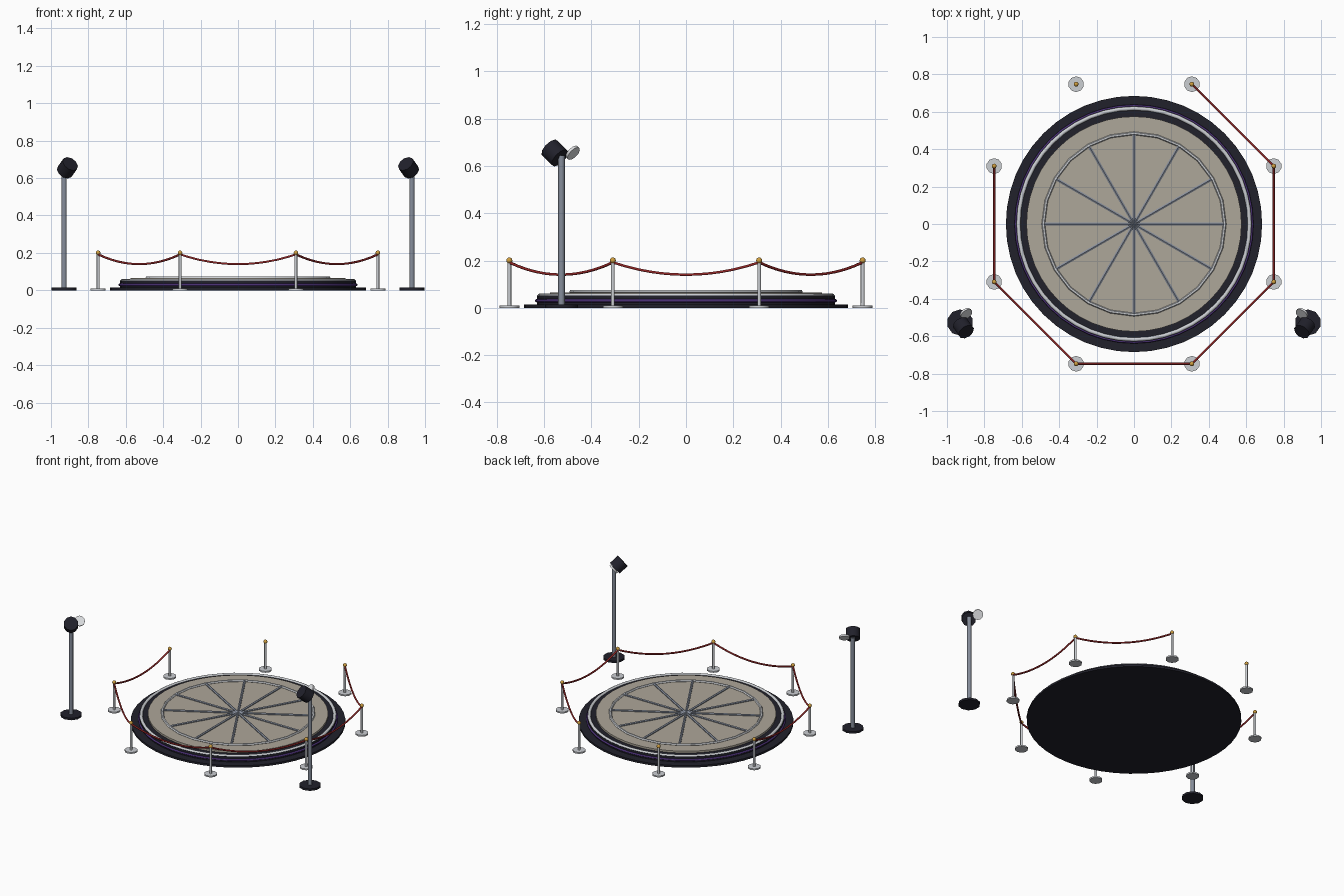
import bpy, math
from mathutils import Vector

if "Cube" in bpy.data.objects:
    bpy.data.objects.remove(bpy.data.objects["Cube"])


def mat(name, r, g, b):
    m = bpy.data.materials.new(name)
    m.diffuse_color = (r, g, b, 1)
    m.use_nodes = True
    m.node_tree.nodes["Principled BSDF"].inputs["Base Color"].default_value = m.diffuse_color
    return m


BLACK = mat("dark_navy", 0.015, 0.015, 0.024)
TAUPE = mat("taupe_floor", 0.42, 0.385, 0.32)
CHROME = mat("chrome", 0.6, 0.62, 0.65)
STEEL = mat("blue_steel", 0.24, 0.27, 0.33)
PURPLE = mat("purple_trim", 0.07, 0.03, 0.18)
RED = mat("red_rope", 0.30, 0.02, 0.02)
GOLD = mat("gold", 0.62, 0.34, 0.05)
LENS = mat("pale_lens", 0.72, 0.73, 0.75)


def finish(name, m, smooth=True):
    o = bpy.context.object
    o.name = name
    o.data.materials.append(m)
    if smooth:
        bpy.ops.object.shade_smooth_by_angle(angle=math.radians(50))
    return o


def rod(name, a, b, r, m, sides=10):
    """Cylinder between two points."""
    a, b = Vector(a), Vector(b)
    d = b - a
    bpy.ops.mesh.primitive_cylinder_add(
        vertices=sides, radius=r, depth=d.length, location=(a + b) / 2,
        rotation=d.to_track_quat('Z', 'Y').to_euler())
    return finish(name, m)


def ring(name, R, r, z, m, major=48, minor=8):
    bpy.ops.mesh.primitive_torus_add(
        major_segments=major, minor_segments=minor,
        major_radius=R, minor_radius=r, location=(0, 0, z))
    return finish(name, m)


# round stage: stepped base, trims, floor
rod("stage_foot", (0, 0, 0), (0, 0, 0.014), 0.685, BLACK, 48)
rod("stage_body", (0, 0, 0.012), (0, 0, 0.052), 0.63, BLACK, 48)
ring("purple_trim_ring", 0.632, 0.007, 0.03, PURPLE)
ring("chrome_edge_ring", 0.618, 0.011, 0.05, CHROME)
rod("stage_floor", (0, 0, 0.05), (0, 0, 0.065), 0.575, TAUPE, 48)

# floor inlay: ring and twelve spokes
ring("inlay_ring", 0.485, 0.009, 0.067, CHROME, 24, 6)
for i in range(12):
    a = i * math.pi / 6
    c, s = math.cos(a), math.sin(a)
    rod("inlay_spoke", (0, 0, 0.066), (0.48 * c, 0.48 * s, 0.066), 0.009, STEEL, 6)

# barrier posts on an octagon
posts = []
for k in range(8):
    a = math.radians(22.5 + 45 * k)
    x, y = 0.809 * math.cos(a), 0.809 * math.sin(a)
    posts.append(Vector((x, y, 0.192)))
    rod("post_base", (x, y, 0), (x, y, 0.01), 0.042, CHROME, 10)
    rod("post", (x, y, 0.008), (x, y, 0.195), 0.008, CHROME, 8)
    bpy.ops.mesh.primitive_uv_sphere_add(segments=10, ring_count=6, radius=0.013,
                                         location=(x, y, 0.2))
    finish("post_cap", GOLD)

# sagging ropes, leaving the two back-left gaps open
for k in (0, 3, 4, 5, 6, 7):
    a, b = posts[k], posts[(k + 1) % 8]
    cu = bpy.data.curves.new("rope", 'CURVE')
    cu.dimensions = '3D'
    cu.bevel_depth = 0.006
    cu.bevel_resolution = 1
    sp = cu.splines.new('POLY')
    sp.points.add(12)
    for i, p in enumerate(sp.points):
        t = i / 12
        v = a.lerp(b, t)
        p.co = (v.x, v.y, v.z - 0.052 * 4 * t * (1 - t), 1)
    cu.materials.append(RED)
    bpy.context.collection.objects.link(bpy.data.objects.new("rope", cu))

# spotlights on poles, mirrored left and right
for s in (-1, 1):
    x, y = 0.93 * s, -0.527
    rod("spotlight_base", (x, y, 0), (x, y, 0.014), 0.07, BLACK, 10)
    rod("spotlight_pole", (x, y, 0.01), (x, y, 0.645), 0.014, STEEL, 8)
    n = Vector((-0.45 * s, -0.63, 0.63)).normalized()
    h = Vector((0.912 * s, -0.555, 0.655))
    rod("spotlight_head", h - n * 0.034, h + n * 0.034, 0.046, BLACK, 10)
    l = Vector((0.898 * s, -0.479, 0.656))
    rod("spotlight_lens", l - n * 0.006, l + n * 0.006, 0.034, LENS, 12)
